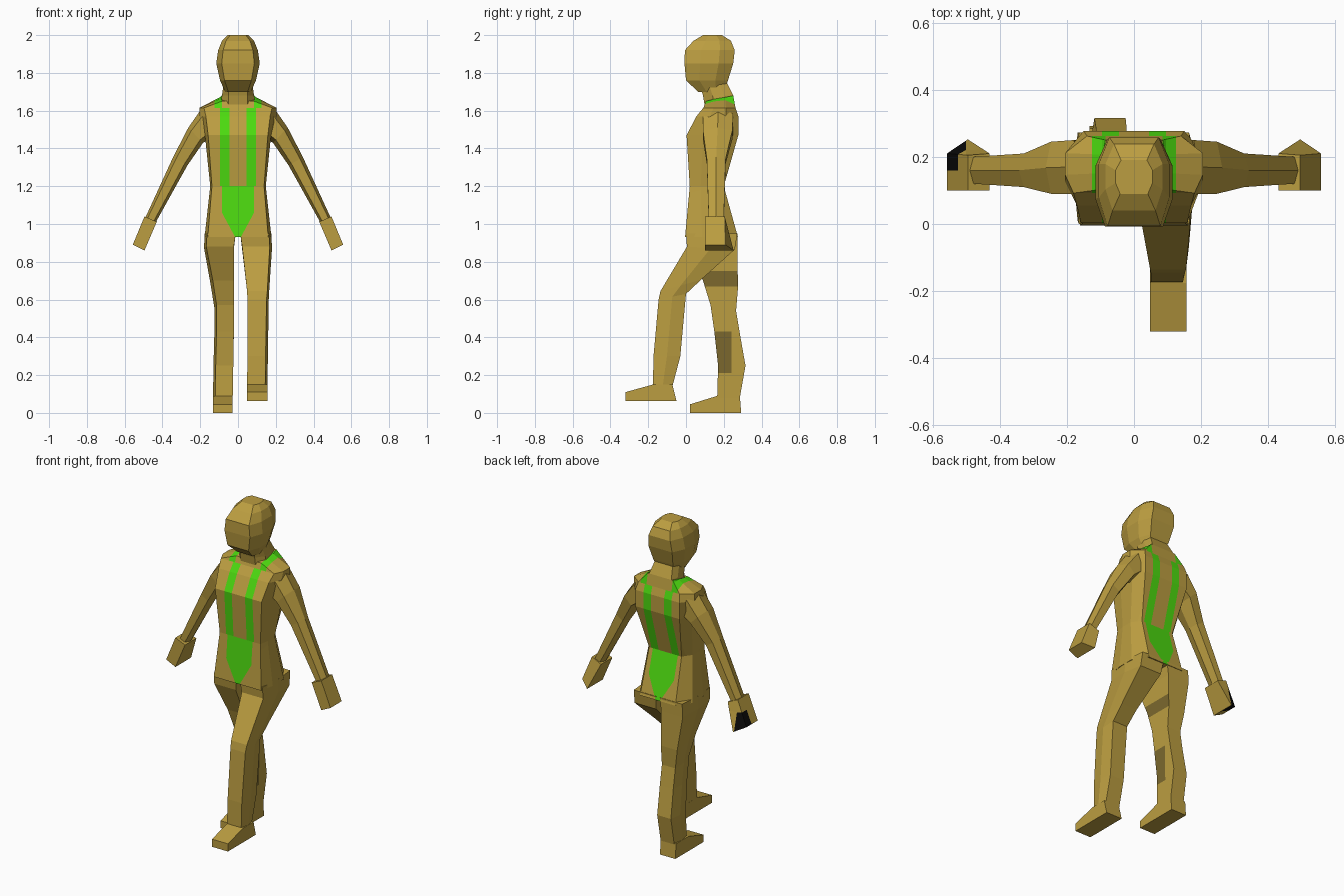
import bpy, bmesh
from mathutils import Vector

if "Cube" in bpy.data.objects:
    bpy.data.objects.remove(bpy.data.objects["Cube"])


def material(name, rgb):
    m = bpy.data.materials.new(name)
    m.diffuse_color = (*rgb, 1)
    m.use_nodes = True
    m.node_tree.nodes["Principled BSDF"].inputs["Base Color"].default_value = m.diffuse_color
    return m


TAN = material("tan", (0.50, 0.34, 0.052))
GREEN = material("bright green", (0.073, 0.70, 0.005))
BROWN = material("dark brown", (0.20, 0.14, 0.027))
BLACK = material("black", (0.003, 0.003, 0.003))


def loft(name, rings, cuts=(), rule=None, accent=None):
    """Skin closed rings, cut along planes, paint faces that pass the rule."""
    bm = bmesh.new()
    vs = [[bm.verts.new(p) for p in r] for r in rings]
    n = len(rings[0])
    for a, b in zip(vs, vs[1:]):
        for i in range(n):
            j = (i + 1) % n
            bm.faces.new((a[i], a[j], b[j], b[i]))
    bm.faces.new(vs[0])
    bm.faces.new(vs[-1])
    bmesh.ops.recalc_face_normals(bm, faces=bm.faces)
    for co, no in cuts:
        bmesh.ops.bisect_plane(bm, geom=bm.verts[:] + bm.edges[:] + bm.faces[:],
                               dist=1e-5, plane_co=co, plane_no=no)
    bm.normal_update()
    if rule:
        for f in bm.faces:
            if rule(f.calc_center_median(), f.normal):
                f.material_index = 1
    me = bpy.data.meshes.new(name)
    bm.to_mesh(me)
    bm.free()
    me.materials.append(TAN)
    if accent:
        me.materials.append(accent)
    ob = bpy.data.objects.new(name, me)
    bpy.context.collection.objects.link(ob)
    return ob


def octagon(z, a, xf, xb, yf, yb, zb=None):
    """Body section: side, front and back half widths, front and back y."""
    zb = z if zb is None else zb
    d, h = yb - yf, zb - z
    half = [(xf, yf, z), (a, yf + .32 * d, z + .4 * h),
            (a, yf + .7 * d, z + .7 * h), (xb, yb, zb)]
    return half + [(-x, y, w) for x, y, w in reversed(half)]


# Torso with green straps and panel
torso_rings = [octagon(*r) for r in (
    (.93, .177, .160, .12, -.005, .275),
    (1.20, .147, .138, .11, .02, .20),
    (1.47, .175, .158, .15, .003, .277),
    (1.57, .205, .170, .15, .055, .277),
    (1.615, .205, .180, .14, .092, .262),
    (1.65, .095, .085, .085, .105, .25, 1.68))]
torso_cuts = []
for s in (-1, 1):
    torso_cuts += [((s * x, 0, 0), (1, 0, 0)) for x in (.045, .085, .095, .125)]
    torso_cuts.append(((s * .02, 0, .94), (s * .12, 0, -.065)))


def is_green(c, n):
    x = abs(c.x)
    if c.z < 1.2:
        return x < min(.085, .02 + (c.z - .94) * .54) and abs(n.z) < .8
    if c.z < 1.612:
        return .045 < x < .095
    return .085 < x < .125


loft("torso", torso_rings, torso_cuts, is_green, GREEN)

# Neck and head
loft("neck", [octagon(1.62, .095, .05, .08, .10, .25),
              octagon(1.68, .085, .05, .075, .09, .25),
              octagon(1.75, .075, .05, .06, .07, .215)])
loft("head", [octagon(z, a, a * .75, a * .7, yf, yb) for z, a, yf, yb in (
    (1.70, .068, .065, .20), (1.76, .095, .0, .222), (1.85, .115, -.008, .25),
    (1.92, .105, -.006, .258), (1.97, .085, .04, .238), (2.0, .055, .09, .19))])

# Arms and hands
for s, side in ((-1, "right"), (1, "left")):
    rings = []
    for xi, zi, xo, zo, yf, yb in ((.13, 1.46, .19, 1.615, .09, .25),
                                   (.185, 1.43, .263, 1.51, .09, .245),
                                   (.268, 1.31, .343, 1.355, .11, .21),
                                   (.435, 1.01, .49, 1.035, .12, .20)):
        def at(t, y):
            return (s * (xi + (xo - xi) * t), y, zi + (zo - zi) * t)
        m = (yf + yb) / 2
        rings.append([at(0, m), at(.2, yf), at(.8, yf), at(1, m), at(.8, yb), at(.2, yb)])
    loft(side + "_arm", rings)

    hand = [[(s * .43, .10, 1.012), (s * .495, .10, 1.04),
             (s * .495, .205, 1.04), (s * .43, .21, 1.012)],
            [(s * .495, .10, .86), (s * .557, .10, .89),
             (s * .557, .21, .89), (s * .495, .252, .86)]]
    if s < 0:
        loft("right_hand", hand,
             [((0, .16, 0), (0, 1, 0)), ((-.5, 0, 0), (1, 0, 0)), ((0, 0, .97), (0, 0, 1))],
             lambda c, n: c.y > .16 and c.x < -.5 and c.z < .97, BLACK)
    else:
        loft("left_hand", hand)


def leg(name, s, sections, cuts=(), rule=None, accent=None):
    rings = []
    for yf, zf, yb, zb, xi, xo in sections:
        def at(x, t):
            return (s * x, yf + (yb - yf) * t, zf + (zb - zf) * t)
        xm = xo - .012
        rings.append([at(xi, 0), at(xm, 0), at(xo, .5), at(xm, 1), at(xi, 1)])
    loft(name, rings, cuts, rule, accent)


def foot(name, s, xi, xo, profile):
    loft(name, [[(s * x, y, z) for y, z in profile] for x in (xi, xo)])


# Forward leg, stepping
leg("left_leg", 1, ((0, .95, .272, .95, .012, .176), (.005, .88, .258, .865, .022, .18),
                    (-.135, .645, .08, .705, .048, .167), (-.145, .60, 0, .63, .05, .163),
                    (-.172, .30, -.03, .30, .05, .158), (-.175, .14, -.072, .14, .048, .156)))
foot("left_foot", 1, .048, .156, ((-.175, .15), (-.32, .11), (-.32, .063),
                                  (-.05, .063), (-.072, .15)))

# Rear leg, with dark patches on the inner face
leg("right_leg", -1, ((0, .95, .272, .95, .012, .176), (.01, .88, .272, .87, .022, .18),
                      (.09, .70, .275, .66, .022, .145), (.13, .57, .265, .54, .022, .125),
                      (.15, .43, .285, .42, .022, .125), (.17, .25, .315, .25, .025, .13),
                      (.165, .08, .285, .08, .028, .132)),
    [((0, 0, z), (0, 0, 1)) for z in (.67, .75, .21, .43)] + [((0, .24, 0), (0, 1, 0))],
    lambda c, n: n.x > .6 and (.67 < c.z < .75 or (.21 < c.z < .43 and c.y < .24)), BROWN)
foot("right_foot", -1, .028, .132, ((.165, .09), (.02, .045), (.02, 0),
                                    (.292, 0), (.285, .09)))
